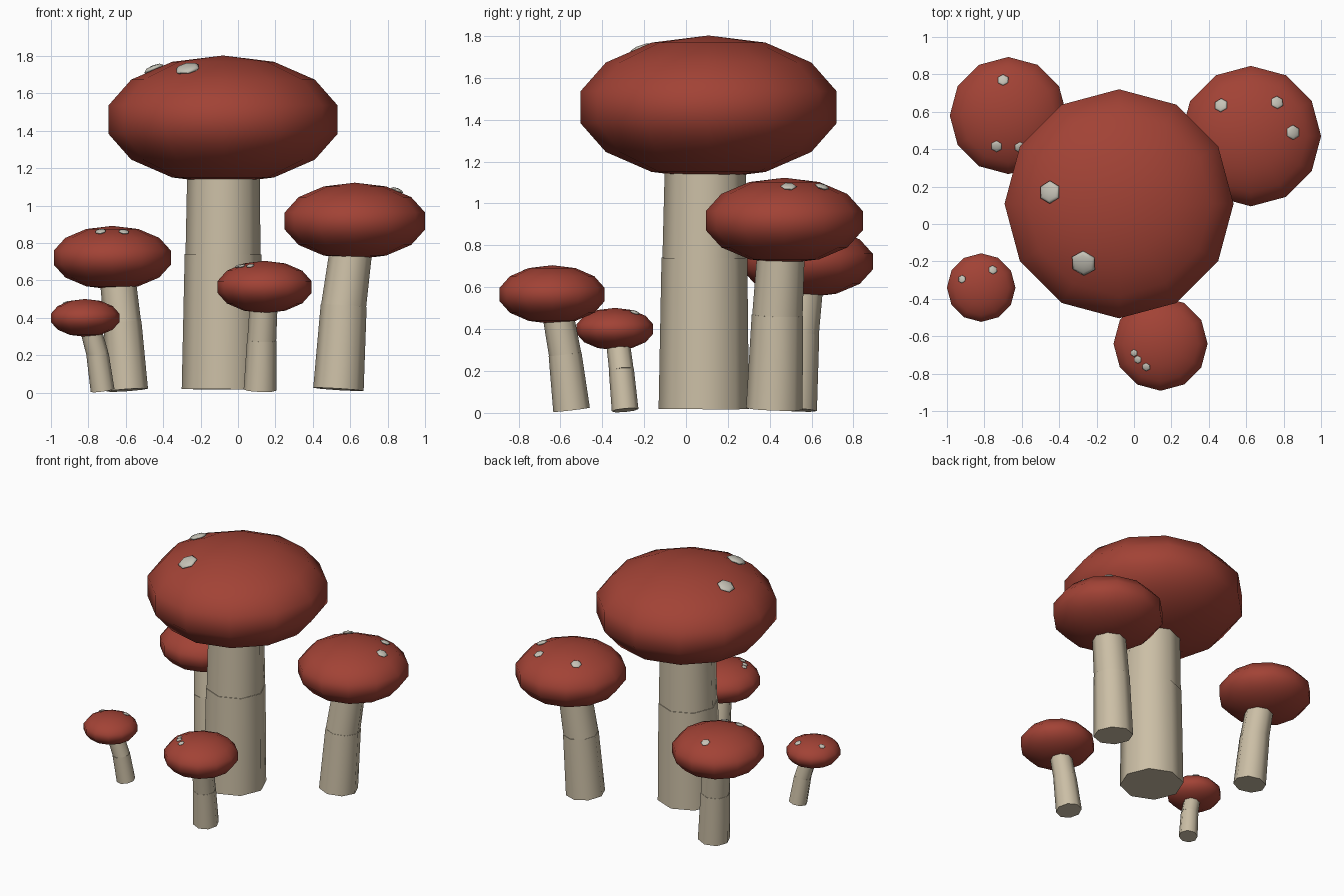
import bpy, math
from mathutils import Vector

if "Cube" in bpy.data.objects:
    bpy.data.objects.remove(bpy.data.objects["Cube"])


def material(name, rgb):
    m = bpy.data.materials.new(name)
    m.diffuse_color = (*rgb, 1)
    m.use_nodes = True
    m.node_tree.nodes["Principled BSDF"].inputs["Base Color"].default_value = m.diffuse_color
    return m


RED = material("cap_red", (0.36, 0.055, 0.036))
CREAM = material("stem_cream", (0.60, 0.52, 0.38))
PALE = material("spot_pale", (0.56, 0.54, 0.47))


def finish(name, mat, angle):
    o = bpy.context.object
    o.name = name
    o.data.materials.append(mat)
    bpy.ops.object.shade_smooth_by_angle(angle=math.radians(angle))
    return o


def segment(name, a, b, r1, r2):
    # tapered eight-sided stem piece running from a to b
    a, b = Vector(a), Vector(b)
    d = b - a
    bpy.ops.mesh.primitive_cone_add(vertices=8, radius1=r1, radius2=r2,
                                    depth=d.length, location=(a + b) / 2)
    bpy.context.object.rotation_euler = Vector((0, 0, 1)).rotation_difference(d).to_euler()
    finish(name, CREAM, 50)


def mushroom(name, base, mid, top, radii, centre, r, h, spots):
    # stem in two slightly bent pieces, the upper one buried in the cap
    base, mid, top, c = map(Vector, (base, mid, top, centre))
    segment(name + "_lower_stem", base, mid, radii[0], radii[1])
    end = top + (top - mid).normalized() * h * 0.5
    segment(name + "_upper_stem", mid - (top - mid) * 0.05, end, radii[1] * 0.98, radii[2])
    # flattened cap
    bpy.ops.mesh.primitive_uv_sphere_add(segments=12, ring_count=7, radius=1, location=c)
    bpy.context.object.scale = (r, r, h)
    finish(name + "_cap", RED, 60)
    # pale flakes lying on the cap
    for i, (x, y, s) in enumerate(spots):
        dx, dy = x - c.x, y - c.y
        dz = h * math.sqrt(1 - (dx * dx + dy * dy) / r ** 2) * 0.985
        n = Vector((dx / r ** 2, dy / r ** 2, dz / h ** 2))
        bpy.ops.mesh.primitive_uv_sphere_add(segments=6, ring_count=4, radius=1,
                                             location=c + Vector((dx, dy, dz)))
        o = bpy.context.object
        o.scale = (s, s, s * 0.32)
        o.rotation_euler = Vector((0, 0, 1)).rotation_difference(n).to_euler()
        finish(f"{name}_spot_{i + 1}", PALE, 60)


mushroom("large", (-0.085, 0.085, 0.018), (-0.08, 0.088, 0.74), (-0.078, 0.092, 1.13),
         (0.216, 0.205, 0.192), (-0.08, 0.108, 1.46), 0.628, 0.343,
         [(-0.45, 0.17, 0.062), (-0.27, -0.21, 0.07)])
mushroom("right", (0.537, 0.422, 0.018), (0.565, 0.437, 0.465), (0.60, 0.452, 0.73),
         (0.135, 0.123, 0.112), (0.625, 0.47, 0.918), 0.385, 0.205,
         [(0.465, 0.635, 0.038), (0.765, 0.65, 0.036), (0.85, 0.49, 0.04)])
mushroom("back_left", (-0.592, 0.515, 0.014), (-0.618, 0.535, 0.375), (-0.638, 0.555, 0.56),
         (0.111, 0.102, 0.095), (-0.672, 0.58, 0.722), 0.321, 0.17,
         [(-0.70, 0.77, 0.032), (-0.735, 0.415, 0.032), (-0.61, 0.41, 0.03)])
mushroom("front", (0.118, -0.547, 0.014), (0.127, -0.578, 0.28), (0.135, -0.605, 0.43),
         (0.088, 0.079, 0.074), (0.142, -0.64, 0.565), 0.258, 0.14,
         [(0.0, -0.69, 0.02), (0.02, -0.725, 0.022), (0.065, -0.765, 0.023)])
mushroom("small_left", (-0.724, -0.291, 0.012), (-0.751, -0.309, 0.205), (-0.78, -0.322, 0.31),
         (0.064, 0.06, 0.056), (-0.817, -0.34, 0.40), 0.188, 0.101,
         [(-0.92, -0.295, 0.022), (-0.755, -0.245, 0.025)])
